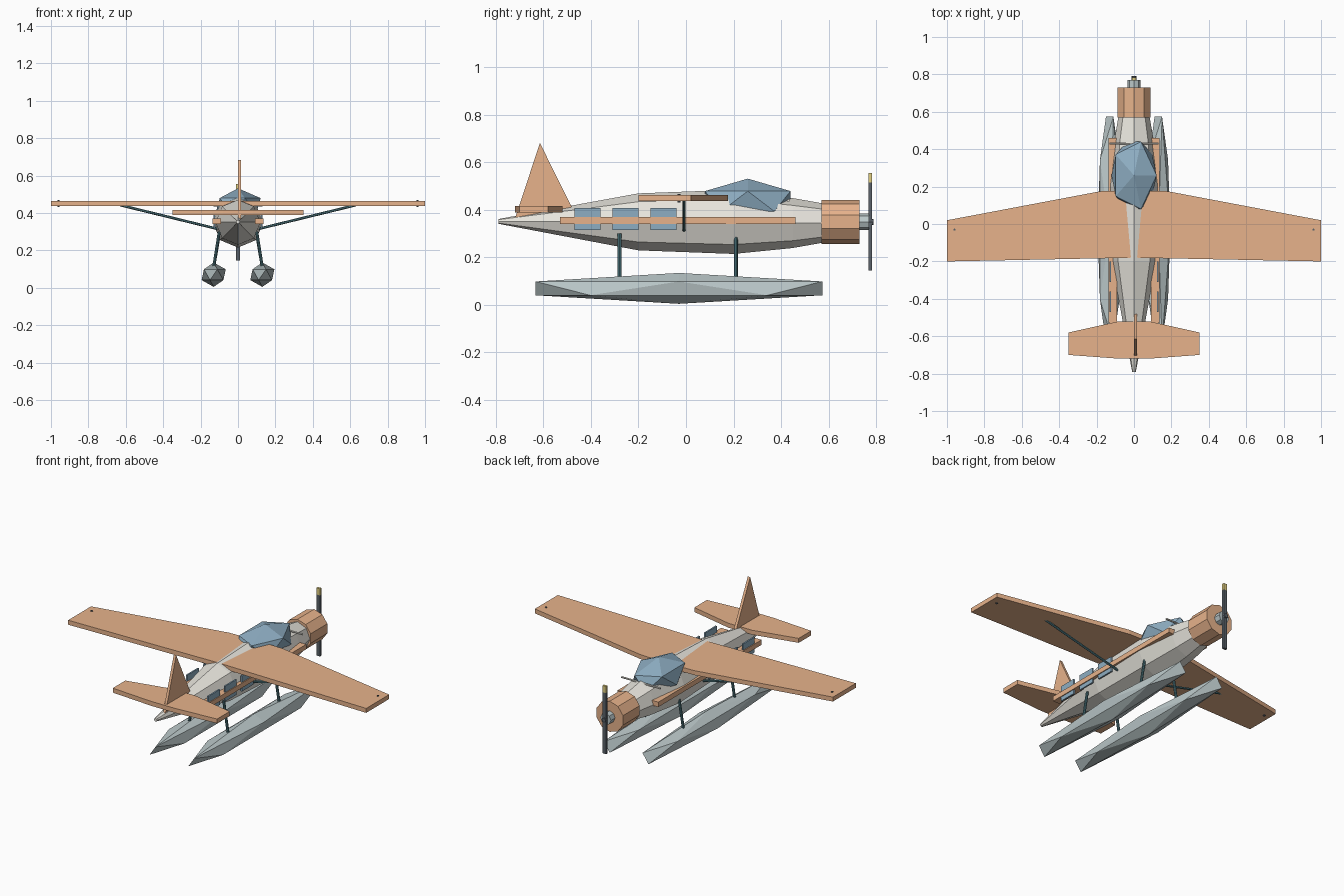
import bpy, bmesh, math
from mathutils import Vector, Matrix

if "Cube" in bpy.data.objects:
    bpy.data.objects.remove(bpy.data.objects["Cube"])


def mat(name, rgb):
    m = bpy.data.materials.new(name)
    m.diffuse_color = (*rgb, 1)
    m.use_nodes = True
    m.node_tree.nodes["Principled BSDF"].inputs["Base Color"].default_value = m.diffuse_color
    return m


ORANGE = mat("orange", (0.80, 0.45, 0.26))
CREAM = mat("cream", (0.80, 0.78, 0.72))
FLOAT = mat("float_grey", (0.50, 0.58, 0.59))
GLASS = mat("glass", (0.27, 0.42, 0.54))
TEAL = mat("strut_teal", (0.08, 0.20, 0.23))
DARK = mat("blade_dark", (0.10, 0.12, 0.14))
YELLOW = mat("tip_yellow", (0.75, 0.62, 0.22))


def finish(name, bm, m):
    bmesh.ops.recalc_face_normals(bm, faces=bm.faces)
    me = bpy.data.meshes.new(name)
    bm.to_mesh(me)
    bm.free()
    ob = bpy.data.objects.new(name, me)
    bpy.context.collection.objects.link(ob)
    me.materials.append(m)
    return ob


def box(name, lo, hi, m):
    bm = bmesh.new()
    lo, hi = Vector(lo), Vector(hi)
    size = hi - lo
    bmesh.ops.create_cube(bm, size=1, matrix=Matrix.Translation((lo + hi) / 2)
                          @ Matrix.Diagonal((*size, 1)))
    return finish(name, bm, m)


def rod(name, a, b, r, m, sides=8, r2=None):
    bm = bmesh.new()
    a, b = Vector(a), Vector(b)
    d = b - a
    rot = d.to_track_quat('Z', 'Y').to_matrix().to_4x4()
    bmesh.ops.create_cone(bm, cap_ends=True, segments=sides, radius1=r,
                          radius2=r if r2 is None else r2, depth=d.length,
                          matrix=Matrix.Translation((a + b) / 2) @ rot)
    return finish(name, bm, m)


def ico(name, c, r, m):
    bm = bmesh.new()
    bmesh.ops.create_icosphere(bm, subdivisions=1, radius=1,
                               matrix=Matrix.Translation(c) @ Matrix.Diagonal((*r, 1)))
    return finish(name, bm, m)


def slab(name, pts, offset, m):
    """Extrude a flat outline (3D points) by an offset vector."""
    bm = bmesh.new()
    f = bm.faces.new([bm.verts.new(p) for p in pts])
    ext = bmesh.ops.extrude_face_region(bm, geom=[f])
    bmesh.ops.translate(bm, vec=offset,
                        verts=[v for v in ext["geom"] if isinstance(v, bmesh.types.BMVert)])
    return finish(name, bm, m)


# Fuselage: eight-sided loft along y
bm = bmesh.new()
rings = []
for y, r, z in [(-0.79, 0.01, 0.352), (-0.2, 0.12, 0.35), (0.2, 0.135, 0.35),
                (0.45, 0.105, 0.345), (0.62, 0.075, 0.345)]:
    rings.append([bm.verts.new((r * math.cos(k * math.pi / 4), y,
                                z + r * math.sin(k * math.pi / 4))) for k in range(8)])
for a, b in zip(rings, rings[1:]):
    for k in range(8):
        bm.faces.new((a[k], a[(k + 1) % 8], b[(k + 1) % 8], b[k]))
bm.faces.new(rings[0])
bm.faces.new(rings[-1])
finish("fuselage", bm, CREAM)

# Engine cowl, hub and propeller
rod("engine_cowl", (0, 0.57, 0.35), (0, 0.73, 0.35), 0.093, ORANGE, 10)
rod("propeller_hub", (0, 0.72, 0.35), (0, 0.77, 0.35), 0.035, FLOAT)
rod("hub_tip", (0, 0.76, 0.35), (0, 0.79, 0.35), 0.013, DARK)
box("propeller_blade", (-0.012, 0.768, 0.145), (0.012, 0.783, 0.515), DARK)
box("propeller_tip", (-0.012, 0.768, 0.515), (0.012, 0.783, 0.555), YELLOW)

# Canopy
ico("canopy", (0, 0.26, 0.437), (0.135, 0.212, 0.095), GLASS)
rod("canopy_rail", (-0.13, 0.43, 0.44), (0.13, 0.43, 0.44), 0.006, CREAM, 6)

# Wing and tail surfaces
slab("wing", [(-1, 0.02, 0.437), (-0.18, 0.175, 0.437), (0, 0.18, 0.437),
              (0.18, 0.175, 0.437), (1, 0.02, 0.437), (1, -0.2, 0.437),
              (0, -0.18, 0.437), (-1, -0.2, 0.437)], (0, 0, 0.027), ORANGE)
slab("tailplane", [(-0.35, -0.58, 0.39), (-0.08, -0.52, 0.39), (0.08, -0.52, 0.39),
                   (0.35, -0.58, 0.39), (0.35, -0.70, 0.39), (0.08, -0.72, 0.39),
                   (-0.08, -0.72, 0.39), (-0.35, -0.70, 0.39)], (0, 0, 0.027), ORANGE)
slab("tail_fin", [(0, -0.72, 0.365), (0, -0.615, 0.682), (0, -0.48, 0.41)],
     (0.016, 0, 0), ORANGE)

# Paired parts
for s, side in ((-1, "left"), (1, "right")):
    ico(side + "_float", (s * 0.13, -0.03, 0.07), (0.072, 0.71, 0.065), FLOAT)
    for y, top, label in ((-0.28, 0.30, "tail"), (0.21, 0.285, "nose")):
        rod(f"{side}_{label}_float_strut", (s * 0.10, y, top), (s * 0.13, y, 0.11),
            0.008, TEAL)
    rod(side + "_wing_strut", (s * 0.11, -0.008, 0.315), (s * 0.63, -0.008, 0.442),
        0.007, TEAL, 6)
    rod(side + "_wingtip_light", (s * 0.96, -0.03, 0.431), (s * 0.96, -0.03, 0.468),
        0.006, DARK)
    # Side stripe and windows
    xs = sorted((s * 0.09, s * 0.136))
    box(side + "_stripe", (xs[0], -0.53, 0.34), (xs[1], 0.46, 0.37), ORANGE)
    xs = sorted((s * 0.122, s * 0.131))
    for i, y in enumerate((-0.47, -0.31, -0.15)):
        box(f"{side}_window_{i + 1}", (xs[0], y, 0.315), (xs[1], y + 0.11, 0.408), GLASS)
